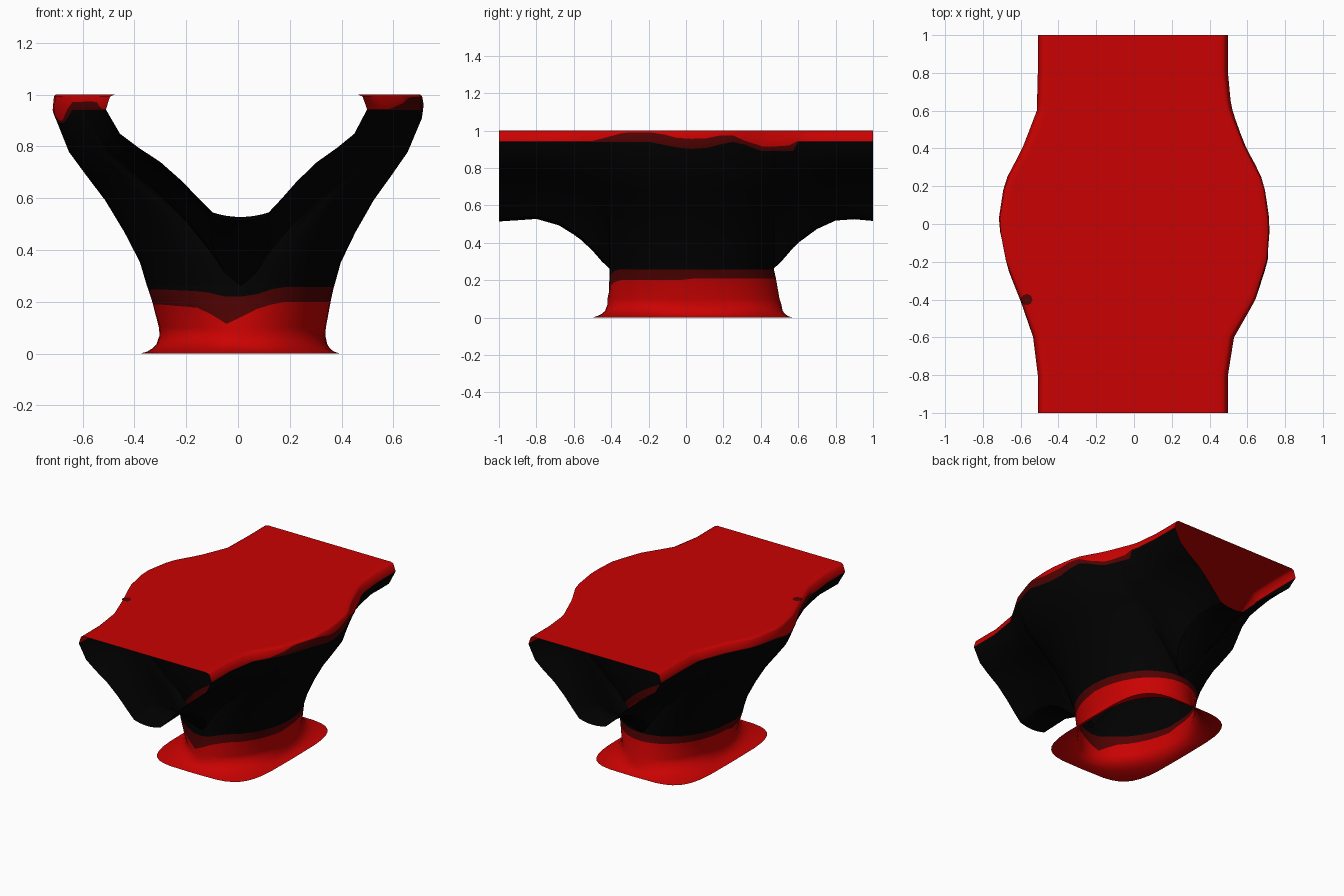
import bpy
import bmesh
from math import cos, sin, pi, copysign

cube = bpy.data.objects.get("Cube")
if cube:
    bpy.data.objects.remove(cube)


def material(name, rgb):
    m = bpy.data.materials.new(name)
    m.use_nodes = True
    m.diffuse_color = (*rgb, 1)
    m.node_tree.nodes["Principled BSDF"].inputs["Base Color"].default_value = (*rgb, 1)
    return m


MATS = [material("black", (0.0005, 0.0005, 0.0005)),
        material("dark red", (0.08, 0.0005, 0.0005)),
        material("red", (0.59, 0.0005, 0.0005))]
BLACK, DARK, RED = range(3)


def interp(table, v):
    """Piecewise linear lookup."""
    if v <= table[0][0]:
        return table[0][1]
    for (a, p), (b, q) in zip(table, table[1:]):
        if v <= b:
            return p + (q - p) * (v - a) / (b - a)
    return table[-1][1]


def grid(name, rows, colour, closed=False):
    """Skin rows of points; colour(row index, column index) picks the material."""
    bm = bmesh.new()
    vs = [[bm.verts.new(p) for p in row] for row in rows]
    n = len(rows[0])
    for i in range(len(rows) - 1):
        for j in range(n if closed else n - 1):
            k = (j + 1) % n
            f = bm.faces.new((vs[i][j], vs[i][k], vs[i + 1][k], vs[i + 1][j]))
            f.material_index = colour(i, j)
    bmesh.ops.remove_doubles(bm, verts=bm.verts, dist=0.0005)
    bmesh.ops.recalc_face_normals(bm, faces=bm.faces)
    me = bpy.data.meshes.new(name)
    bm.to_mesh(me)
    bm.free()
    for m in MATS:
        me.materials.append(m)
    ob = bpy.data.objects.new(name, me)
    bpy.context.collection.objects.link(ob)
    bpy.ops.object.select_all(action='DESELECT')
    ob.select_set(True)
    bpy.context.view_layer.objects.active = ob
    bpy.ops.object.shade_smooth_by_angle(angle=1.4)


# Top half width along each side, belly half width and height beyond the stem
TOP = {1: [(-.8, .498), (-.6, .53), (-.4, .645), (-.2, .71), (0, .72), (.22, .69),
           (.4, .6), (.62, .515), (.8, .498)],
       -1: [(-.8, .51), (-.6, .535), (-.4, .605), (-.2, .685), (0, .722), (.22, .687),
            (.4, .592), (.6, .515), (.8, .51)]}
BELLY_X = [(.44, 0), (.48, .06), (.56, .11), (.68, .12), (.8, .11), (1, .1)]
BELLY_Z = [(.44, .26), (.56, .41), (.68, .5), (.79, .545), (.85, .545), (1, .53)]
CX, CY, HALF, STEM_X, STEM_Z = .01, .03, .44, .362, .263

# Side wall shape: height fraction, outward fraction in the middle, and at the ends
WALL = [(0, 0, 0), (.13, .07, .13), (.3, .235, .29), (.48, .44, .49),
        (.62, .64, .7), (.75, .82, .87), (.92, .97, .99), (1, 1, 1)]

# Ragged paint limits along each side: top of the black, bottom of the red
BLACK_TOP = {1: [(-.2, .94), (0, .9), (.15, .91), (.22, .945), (.3, .93),
                 (.4, .89), (.58, .89), (.6, .94)],
             -1: [(-.3, .94), (-.22, .89), (-.1, .89), (0, .93), (.2, .94)]}
RED_BASE = {1: [(-.5, .945), (-.42, .965), (-.33, .99), (-.15, .99), (-.08, .965),
                (0, .955), (.15, .96), (.22, .99), (.3, .95), (.42, .912),
                (.55, .92), (.6, .945)],
            -1: [(-.62, .945), (-.55, .975), (-.28, .97), (-.22, .9), (-.1, .9),
                 (0, .94), (.2, .945)]}

inner = [CY - HALF * cos(pi * k / 18) for k in range(19)]
front = [-1, -.9, -.8, -.68, -.6, -.56, -.5, -.45]
back = [.51, .55, .575, .6, .65, .7, .8, .9, 1]
stations = front + inner + back


def belly(y):
    d = abs(y - CY)
    if d <= HALF + 1e-6:
        return STEM_X * max(0, 1 - (d / HALF) ** 2) ** .5, STEM_Z
    return interp(BELLY_X, d), interp(BELLY_Z, d)


def wall(y, side):
    """Points of one side wall, from the belly up and over the rolled lip."""
    bx, bz = belly(y)
    bx += side * CX
    w = interp(TOP[side], y)
    t = (w - .5) / .225
    lip = .035 - .022 * t
    shape = [(bz + (.95 - bz) * h, bx + (w - bx) * (m * t + e * (1 - t)))
             for h, m, e in WALL] + [(.98, w - lip * .2), (.993, w - lip * .5), (1, w - lip)]
    heights = [z for z, x in shape[:6]]
    heights += [interp(BLACK_TOP[side], y), interp(RED_BASE[side], y), .992, .996, 1]
    pts = [(side * interp(shape, z), y, z) for z in heights]
    return pts + [(side * (w - lip - .03), y, 1)]


# Flaring side walls and flat top in one shell
WALL_PAINT = [BLACK] * 6 + [DARK] + [RED] * 4
PAINT = WALL_PAINT + [RED] + WALL_PAINT[::-1]
grid("body_shell", [wall(y, -1) + wall(y, 1)[::-1] for y in stations],
     lambda i, j: PAINT[j])

# Small dark spot near the edge of the top
spot = [[(-.567 + r * cos(pi * k / 4), -.4 + r * sin(pi * k / 4), 1.001)
         for k in range(8)] for r in (.002, .03)]
grid("top_spot", spot, lambda i, j: DARK, closed=True)

# Rounded keels joining the walls beyond the stem
for label, ys in (("front", front + inner[:1]), ("back", inner[-1:] + back)):
    strips = []
    for y in ys:
        bx, bz = belly(y)
        sag = bx * .16
        strips.append([(CX + bx * k / 4, y, bz - sag * (1 - (k / 4) ** 2))
                       for k in range(-4, 5)])
    grid(label + "_keel", strips, lambda i, j: BLACK)

# Hollow oval stem flaring to a squarer foot:
# height, half width, half depth, centre x, centre y, squareness (2 is an ellipse)
RINGS = [(STEM_Z, STEM_X, HALF, CX, CY, 2), (.258, .36, .44, CX, CY, 2),
         (.208, .346, .446, .013, .035, 1.95),
         (.1, .322, .46, .017, .04, 1.85), (.07, .32, .465, .017, .045, 1.9),
         (.035, .33, .475, .015, .042, 2.3), (.02, .343, .49, .012, .04, 2.7),
         (.008, .36, .51, .01, .035, 3.4), (0, .387, .537, .008, .035, 4.3)]

# Paint limits dripping down the front of the stem
DRIPS = {1: [(-.3, .248), (-.13, .24), (-.04, .218), (.05, .222), (.16, .258)],
         2: [(-.3, .19), (-.13, .175), (-.06, .115), (-.03, .115), (.05, .165), (.16, .2)]}


def power(v, p):
    return copysign(abs(v) ** (2 / p), v) if abs(v) > 1e-6 else 0


rows = []
for n, (z, hx, hy, cx, cy, p) in enumerate(RINGS):
    row = []
    for k in range(36):
        a = pi * k / 18
        x, y = cx + hx * power(cos(a), p), cy + hy * power(sin(a), p)
        row.append((x, y, interp(DRIPS[n], x) if n in DRIPS and sin(a) < -.1 else z))
    rows.append(row)
STEM_PAINT = [BLACK, DARK] + [RED] * (len(RINGS) - 3)
grid("stem_and_foot", rows, lambda i, j: STEM_PAINT[i], closed=True)
